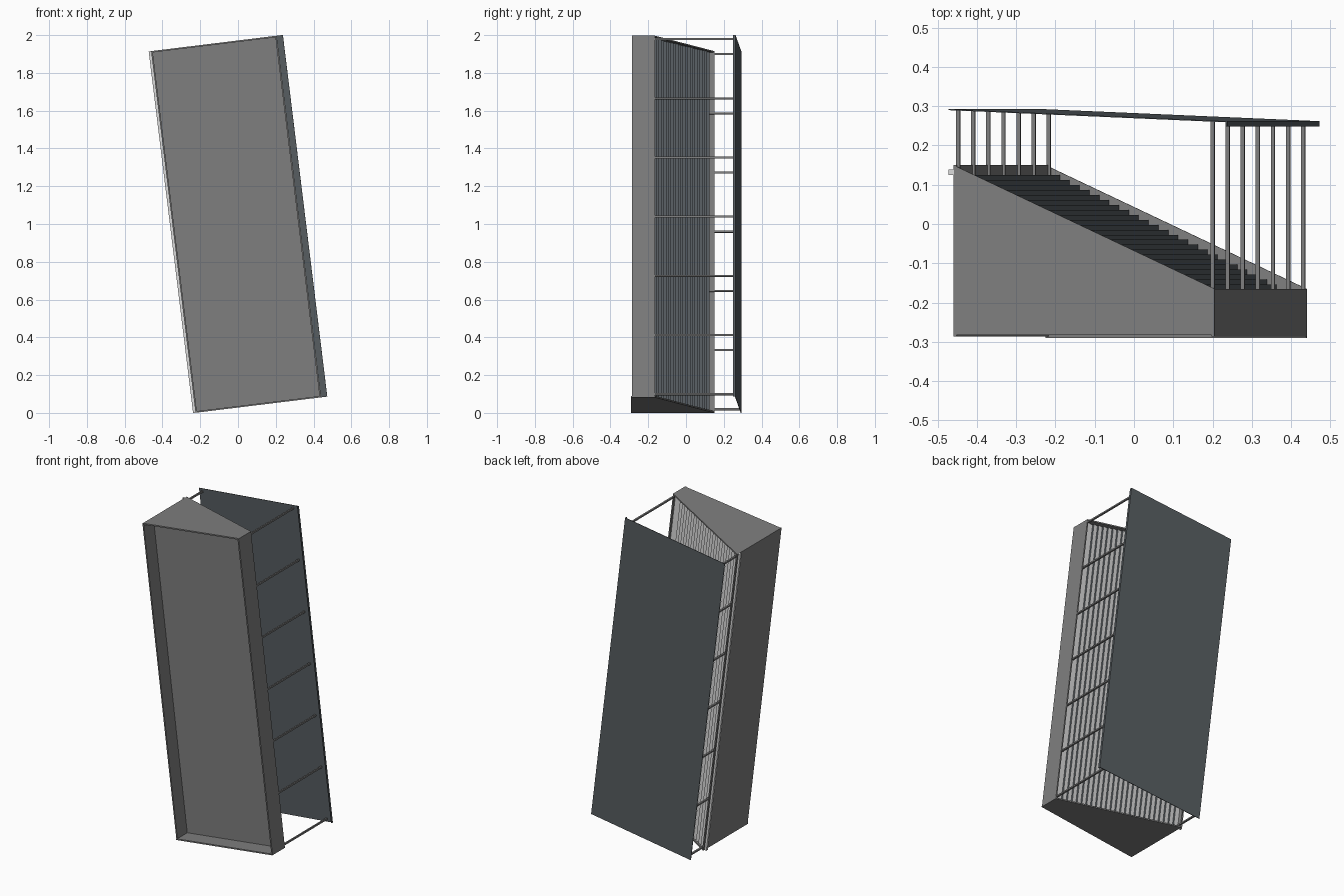
import bpy, bmesh, math
from mathutils import Matrix

cube = bpy.data.objects.get("Cube")
if cube:
    bpy.data.objects.remove(cube, do_unlink=True)


def material(name, rgb):
    m = bpy.data.materials.new(name)
    m.use_nodes = True
    m.diffuse_color = (*rgb, 1)
    m.node_tree.nodes["Principled BSDF"].inputs["Base Color"].default_value = (*rgb, 1)
    return m


GREY = material("concrete grey", (0.21, 0.21, 0.21))
SLATE = material("slate", (0.095, 0.11, 0.12))
LIGHT = material("light grey", (0.7, 0.7, 0.7))

# The stand rests on one end, leaning slightly sideways
PLACE = Matrix.Translation((0, 0, 1)) @ Matrix.Rotation(math.radians(-7), 4, 'Y')
HALF = 0.9645      # half the length of the stand
WALL = 0.008
LEFT, RIGHT = -0.345, 0.325
FRONT, LOW, HIGH = -0.287, -0.165, 0.15


def prism(name, profile, v0, v1, mats, rule=None):
    """Extrude a cross-section (across, depth) along the stand's length."""
    bm = bmesh.new()
    face = bm.faces.new([bm.verts.new((u, y, v0)) for u, y in profile])
    new = bmesh.ops.extrude_face_region(bm, geom=[face])["geom"]
    bmesh.ops.translate(bm, vec=(0, 0, v1 - v0),
                        verts=[g for g in new if isinstance(g, bmesh.types.BMVert)])
    bmesh.ops.recalc_face_normals(bm, faces=bm.faces)
    if rule:
        for f in bm.faces:
            f.material_index = rule(f.normal)
    me = bpy.data.meshes.new(name)
    bm.to_mesh(me)
    bm.free()
    for m in mats:
        me.materials.append(m)
    ob = bpy.data.objects.new(name, me)
    ob.matrix_world = PLACE
    bpy.context.collection.objects.link(ob)
    return ob


def slab(name, u0, u1, y0, y1, v0, v1, mat):
    return prism(name, [(u0, y0), (u1, y0), (u1, y1), (u0, y1)], v0, v1, [mat])


# Sloped end walls
for name, v, front in (("lower_end_wall", -HALF, FRONT - 0.003),
                       ("upper_end_wall", HALF - WALL, FRONT + 0.004)):
    prism(name, [(LEFT, front), (RIGHT, front), (RIGHT, LOW), (LEFT, HIGH)],
          v, v + WALL, [GREY])

# Tall and low long walls, and the recessed base panel
slab("tall_wall", LEFT, LEFT + WALL, FRONT, HIGH, -HALF, HALF, GREY)
slab("low_wall", RIGHT - WALL, RIGHT, FRONT, LOW, -HALF, HALF, GREY)
BASE = -0.19
slab("base_panel", LEFT + WALL, RIGHT - WALL, BASE, BASE + 0.005,
     -HALF + WALL, HALF - WALL, GREY)

# Stepped seating: light treads, slate risers
STEPS, RUN, DROP = 24, 0.0253, 0.0127
u, y = -0.333, 0.125
profile = [(LEFT + WALL, BASE + 0.005), (LEFT + WALL, y)]
for i in range(STEPS):
    u += RUN
    profile.append((u, y))
    y -= DROP
    profile.append((u, y))
profile += [(RIGHT - WALL, y), (RIGHT - WALL, BASE + 0.005)]
prism("seating_steps", profile, -HALF + WALL, HALF - WALL, [SLATE, LIGHT],
      lambda n: 1 if abs(n.y) > 0.5 else 0)

# Top ledge overhanging the tall wall
slab("top_ledge", -0.358, LEFT + 0.002, 0.125, 0.139, -HALF, HALF, LIGHT)

# Thin sloping roof with a fascia on its open edge
prism("roof", [(-0.358, 0.293), (0.358, 0.262), (0.358, 0.259), (-0.358, 0.29)],
      -HALF, HALF, [SLATE])
slab("roof_fascia", 0.355, 0.358, 0.248, 0.262, -HALF, HALF, SLATE)

# Roof posts in pairs
for i in range(7):
    v = -0.947 + i * 1.894 / 6
    for side, pu, y0, y1 in (("tall", -0.335, 0.12, 0.29), ("low", 0.318, LOW, 0.262)):
        slab(f"{side}_post_{i + 1}", pu - 0.005, pu + 0.005, y0, y1,
             v - 0.005, v + 0.005, GREY)
